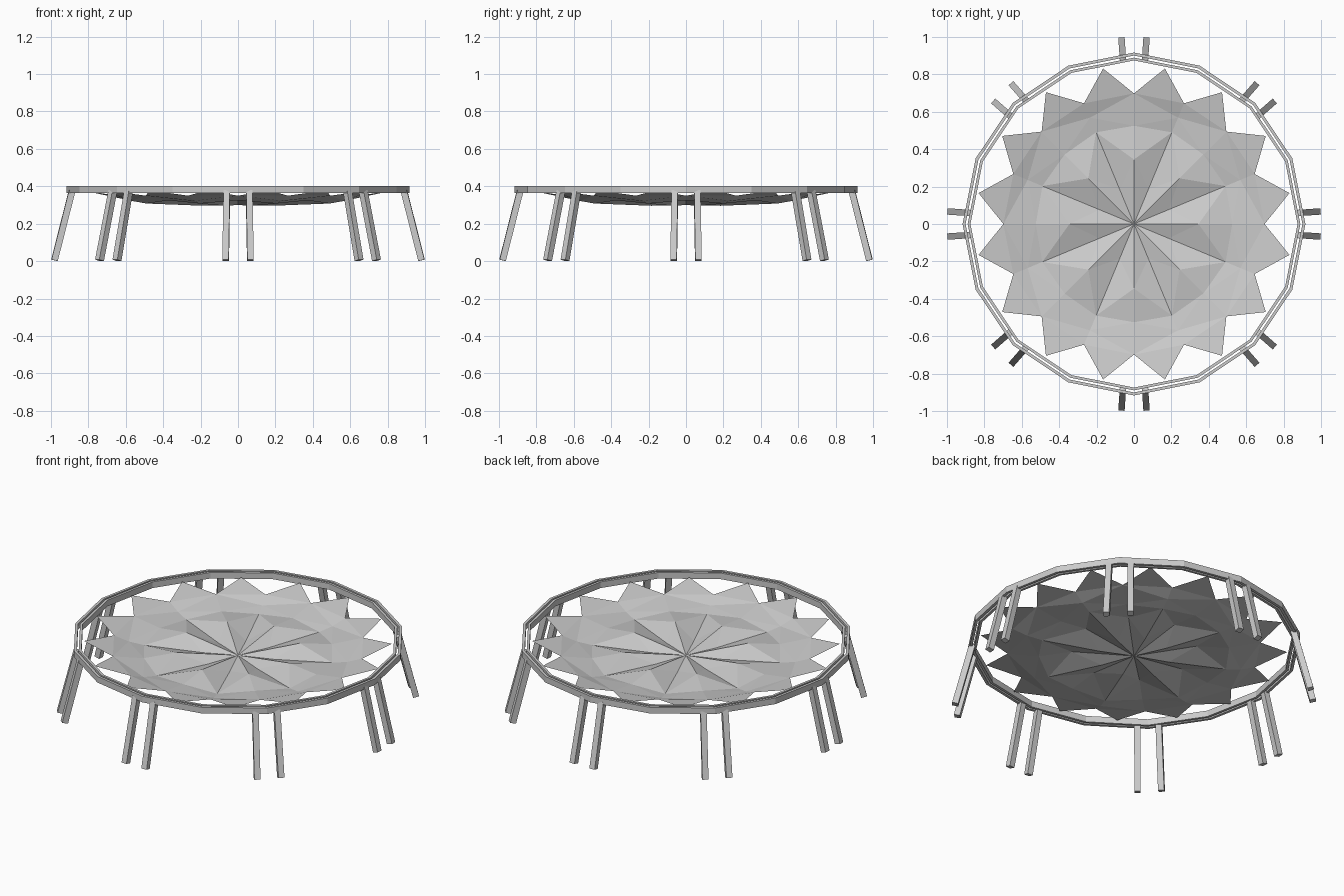
import bpy, bmesh
from math import sin, cos, pi, radians
from mathutils import Vector, Matrix

if "Cube" in bpy.data.objects:
    bpy.data.objects.remove(bpy.data.objects["Cube"])


def make_object(name, bm):
    mesh = bpy.data.meshes.new(name)
    bm.to_mesh(mesh)
    bm.free()
    obj = bpy.data.objects.new(name, mesh)
    bpy.context.collection.objects.link(obj)
    return obj


def polar(r, a, z):
    return Vector((r * cos(a), r * sin(a), z))


def rail(name, r_in, r_out, z0, z1, sides=16):
    # sweep a rectangular section around a 16-sided loop
    bm = bmesh.new()
    section = [(r_in, z0), (r_out, z0), (r_out, z1), (r_in, z1)]
    loops = [[bm.verts.new(polar(r, 2 * pi * i / sides, z)) for r, z in section]
             for i in range(sides)]
    for i in range(sides):
        a, b = loops[i], loops[(i + 1) % sides]
        for k in range(4):
            n = (k + 1) % 4
            bm.faces.new((a[k], b[k], b[n], a[n]))
    bmesh.ops.recalc_face_normals(bm, faces=bm.faces)
    return make_object(name, bm)


def leg(name, angle, size=0.034):
    # square bar leaning outward along its radius
    bottom, top = polar(0.983, angle, 0.0045), polar(0.889, angle, 0.375)
    axis = (top - bottom).normalized()
    side = Vector((-sin(angle), cos(angle), 0))
    rot = Matrix((side.cross(axis), side, axis)).transposed().to_4x4()
    scale = Matrix.Diagonal((size, size, (top - bottom).length, 1))
    bm = bmesh.new()
    bmesh.ops.create_cube(
        bm, size=1, matrix=Matrix.Translation((top + bottom) / 2) @ rot @ scale)
    bmesh.ops.recalc_face_normals(bm, faces=bm.faces)
    return make_object(name, bm)


# frame: two thin concentric rails
rail("outer_rail", 0.900, 0.916, 0.364, 0.401)
rail("inner_rail", 0.874, 0.889, 0.364, 0.401)

# eight pairs of splayed legs
for i in range(8):
    for j, off in enumerate((-3.85, 3.85)):
        leg(f"leg_{i + 1}_{'ab'[j]}", radians(45 * i + off))

# sagging star-edged mat with an eight-armed creased star
bm = bmesh.new()
step = pi / 8


def mat_ring(even, odd, shift=0.0):
    # (radius, height) alternates between even and odd spokes
    return [bm.verts.new(polar(*[(v[0], (i + shift) * step, v[1])
                                 for v in ((even, odd)[i % 2],)][0]))
            for i in range(16)]


centre = bm.verts.new((0, 0, 0.300))
star = mat_ring((0.345, 0.345), (0.53, 0.308))
fold = mat_ring((0.525, 0.325), (0.615, 0.322))
valley = mat_ring((0.698, 0.350), (0.698, 0.350))
tips = mat_ring((0.847, 0.378), (0.847, 0.378), 0.5)
groove = [bm.verts.new(polar(0.20, (i + 0.5) * pi / 4, 0.296)) for i in range(8)]

for i in range(16):
    n = (i + 1) % 16
    g = groove[i // 2]
    peak, arm = (star[i], star[n]) if i % 2 == 0 else (star[n], star[i])
    tris = [(peak, arm, g), (centre, peak, g)]
    # star outline to fold, fold to valley, valley to edge point
    f_peak, f_arm = (fold[i], fold[n]) if i % 2 == 0 else (fold[n], fold[i])
    tris += [(peak, f_peak, arm), (f_peak, f_arm, arm)]
    v_peak, v_arm = (valley[i], valley[n]) if i % 2 == 0 else (valley[n], valley[i])
    tris += [(f_peak, v_peak, f_arm), (v_peak, v_arm, f_arm)]
    tris += [(valley[i], tips[i], valley[n])]
    for t in tris:
        bm.faces.new(t)
bm.normal_update()
for f in bm.faces:
    if f.normal.z < 0:
        f.normal_flip()
make_object("mat", bm)
